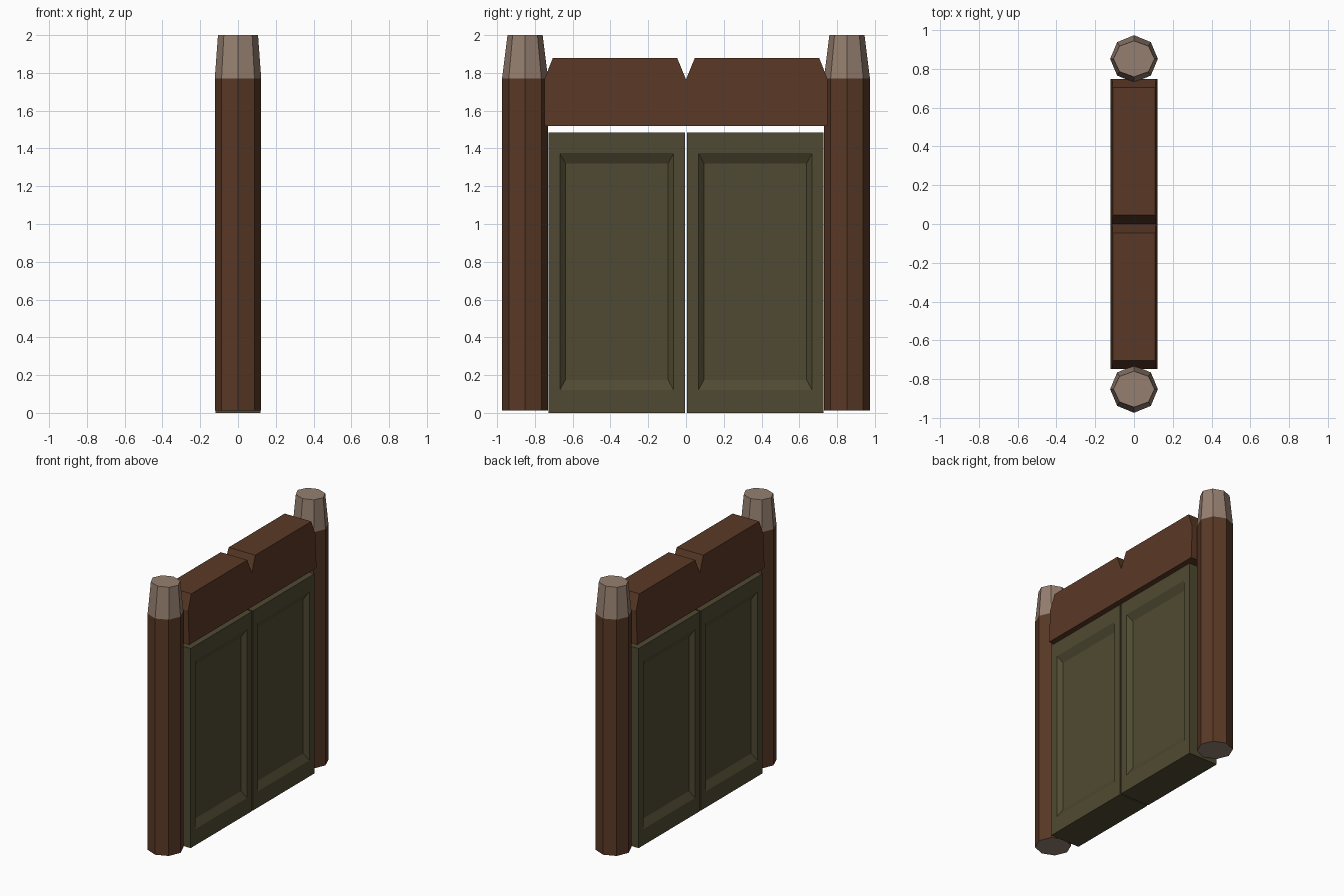
import bpy, bmesh, math

if "Cube" in bpy.data.objects:
    bpy.data.objects.remove(bpy.data.objects["Cube"])


def srgb(r, g, b):
    f = lambda c: c / 12.92 if c <= 0.04045 else ((c + 0.055) / 1.055) ** 2.4
    return [f(c / 255) for c in (r, g, b)] + [1.0]


def material(name, rgb):
    m = bpy.data.materials.new(name)
    m.diffuse_color = srgb(*rgb)
    m.use_nodes = True
    m.node_tree.nodes["Principled BSDF"].inputs["Base Color"].default_value = m.diffuse_color
    return m


bark = material("dark_brown_wood", (90, 57, 38))
cut = material("pale_cut_wood", (149, 127, 112))
green = material("olive_door_paint", (79, 74, 50))


def finish(bm, name, mats):
    bmesh.ops.recalc_face_normals(bm, faces=bm.faces)
    me = bpy.data.meshes.new(name)
    bm.to_mesh(me)
    bm.free()
    for m in mats:
        me.materials.append(m)
    ob = bpy.data.objects.new(name, me)
    bpy.context.collection.objects.link(ob)
    return ob


# Octagonal log post with a pale tapered tip and pale bottom end
def post(name, y):
    bm = bmesh.new()
    rings = []
    for z, rx, ry in [(0.013, 0.123, 0.122), (1.77, 0.123, 0.122), (2.0, 0.106, 0.093)]:
        rings.append([bm.verts.new((rx * math.cos(i * math.pi / 4),
                                    y + ry * math.sin(i * math.pi / 4), z))
                      for i in range(8)])
    for k in range(2):
        for i in range(8):
            j = (i + 1) % 8
            f = bm.faces.new((rings[k][i], rings[k][j], rings[k + 1][j], rings[k + 1][i]))
            f.material_index = k
    for ring in (rings[0], rings[2]):
        bm.faces.new(ring).material_index = 1
    finish(bm, name, [bark, cut])


# Door leaf with recessed panels on both broad faces
def door(name, y0, y1):
    bm = bmesh.new()
    X, H = 0.12, 1.485
    loops = {}
    for s in (-1, 1):
        ring = []
        for d, side, low, top in [(0, 0, 0, 0), (0, 0.06, 0.12, 0.11), (0.03, 0.09, 0.175, 0.165)]:
            a, b, lo, hi = y0 + side, y1 - side, low, H - top
            ring.append([bm.verts.new((s * (X - d), y, z))
                         for y, z in ((a, lo), (b, lo), (b, hi), (a, hi))])
        loops[s] = ring[0]
        for k in range(2):
            for i in range(4):
                j = (i + 1) % 4
                bm.faces.new((ring[k][i], ring[k][j], ring[k + 1][j], ring[k + 1][i]))
        bm.faces.new(ring[2])
    for i in range(4):
        j = (i + 1) % 4
        bm.faces.new((loops[-1][i], loops[-1][j], loops[1][j], loops[1][i]))
    finish(bm, name, [green])


# Notched lintel beam, slightly thinner toward the top
def lintel():
    half = [(0.0, 1.765), (0.047, 1.88), (0.705, 1.88), (0.748, 1.77), (0.748, 1.52)]
    profile = half + [(-y, z) for y, z in reversed(half[1:])]
    bm = bmesh.new()
    sides = []
    for s in (-1, 1):
        sides.append([bm.verts.new((s * (0.122 - 0.035 * (z - 1.52)), y, z)) for y, z in profile])
        bm.faces.new(sides[-1])
    n = len(profile)
    for i in range(n):
        j = (i + 1) % n
        bm.faces.new((sides[0][i], sides[0][j], sides[1][j], sides[1][i]))
    finish(bm, "lintel_beam", [bark])


post("front_post", -0.852)
post("back_post", 0.852)
door("front_door", -0.728, -0.005)
door("back_door", 0.005, 0.728)
lintel()
